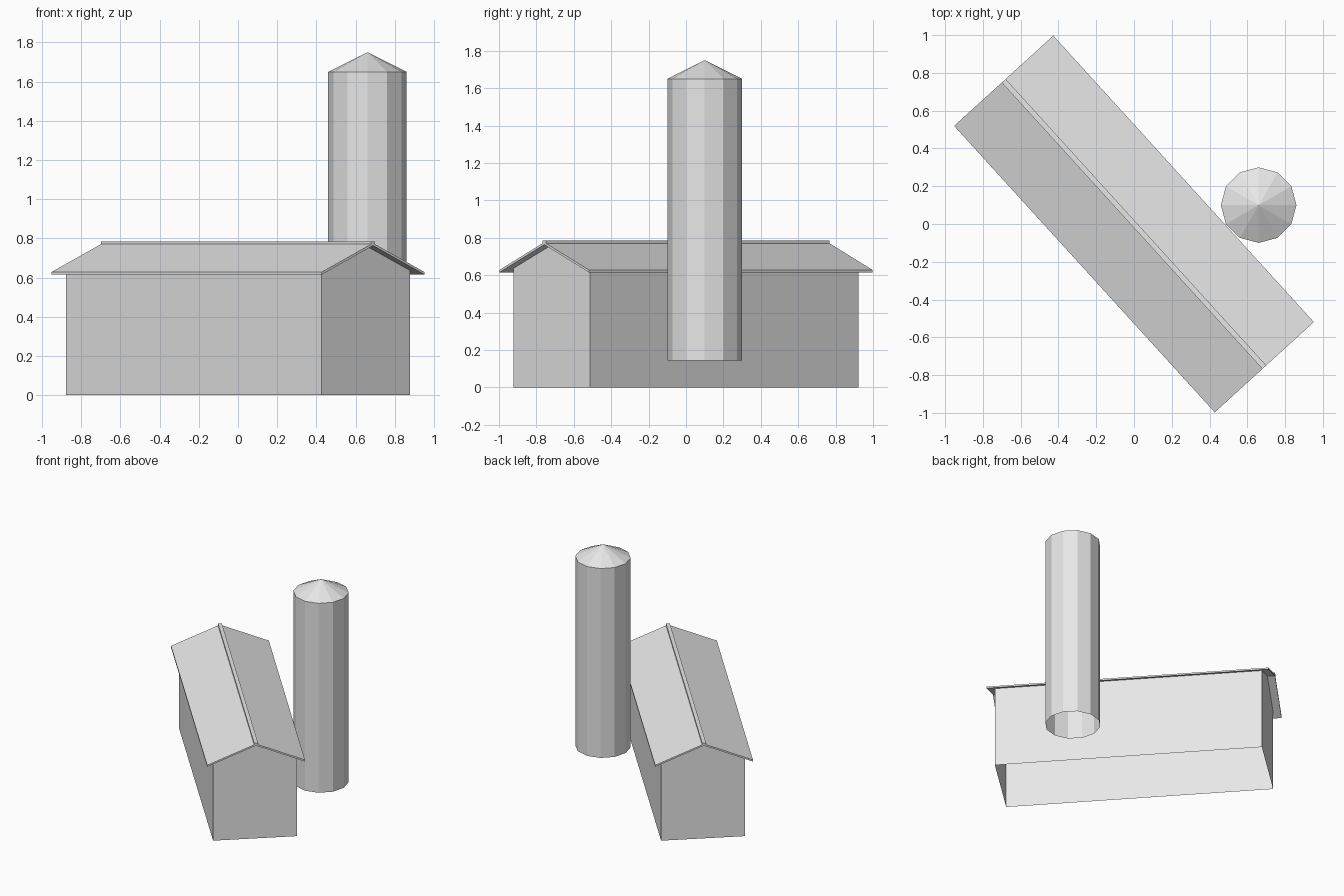
import bpy, bmesh, math
from mathutils import Matrix

cube = bpy.data.objects.get("Cube")
if cube:
    bpy.data.objects.remove(cube, do_unlink=True)

grey = bpy.data.materials.new("light_grey")
grey.use_nodes = True
grey.diffuse_color = (0.8, 0.8, 0.8, 1)
for node in grey.node_tree.nodes:
    if node.type == 'BSDF_PRINCIPLED':
        node.inputs["Base Color"].default_value = grey.diffuse_color

TURN = Matrix.Rotation(math.radians(-47.7), 4, 'Z')   # the barn stands diagonally


def finish(name, bm, matrix):
    bmesh.ops.recalc_face_normals(bm, faces=bm.faces)
    mesh = bpy.data.meshes.new(name)
    bm.to_mesh(mesh)
    bm.free()
    mesh.materials.append(grey)
    obj = bpy.data.objects.new(name, mesh)
    obj.matrix_world = matrix
    bpy.context.collection.objects.link(obj)
    return obj


def prism(name, profile, length, skip_bottom=False):
    """Extrude a (y, z) profile along the barn's length."""
    bm = bmesh.new()
    ends = [[bm.verts.new((x, y, z)) for y, z in profile]
            for x in (-length / 2, length / 2)]
    n = len(profile)
    for end in ends:
        bm.faces.new(end)
    for i in range(n):
        j = (i + 1) % n
        if skip_bottom and profile[i][1] == profile[j][1] == 0:
            continue
        bm.faces.new((ends[0][i], ends[0][j], ends[1][j], ends[1][i]))
    return finish(name, bm, TURN)


# Barn walls with gable ends, open underneath
half = 0.305
prism("barn_walls", [(-half, 0), (half, 0), (half, 0.636), (0, 0.762), (-half, 0.636)],
      1.94, skip_bottom=True)

# Thin pitched roof with overhanging eaves
eave = 0.355
prism("barn_roof", [(-eave, 0.615), (0, 0.763), (eave, 0.615),
                    (eave, 0.628), (0, 0.776), (-eave, 0.628)], 2.05)

# Flat strip capping the ridge
cap = 0.014
prism("ridge_cap", [(-cap, 0.769), (cap, 0.769), (cap, 0.784), (-cap, 0.784)], 2.05)

# Twelve-sided silo with a conical top, open underneath
bm = bmesh.new()
sides, radius = 12, 0.2
rings = [[bm.verts.new((radius * math.cos(a), radius * math.sin(a), z))
          for a in (math.tau * i / sides for i in range(sides))]
         for z in (0.145, 1.65)]
tip = bm.verts.new((0, 0, 1.75))
for i in range(sides):
    j = (i + 1) % sides
    bm.faces.new((rings[0][i], rings[0][j], rings[1][j], rings[1][i]))
    bm.faces.new((rings[1][i], rings[1][j], tip))
finish("silo", bm, Matrix.Translation((0.66, 0.10, 0)))
